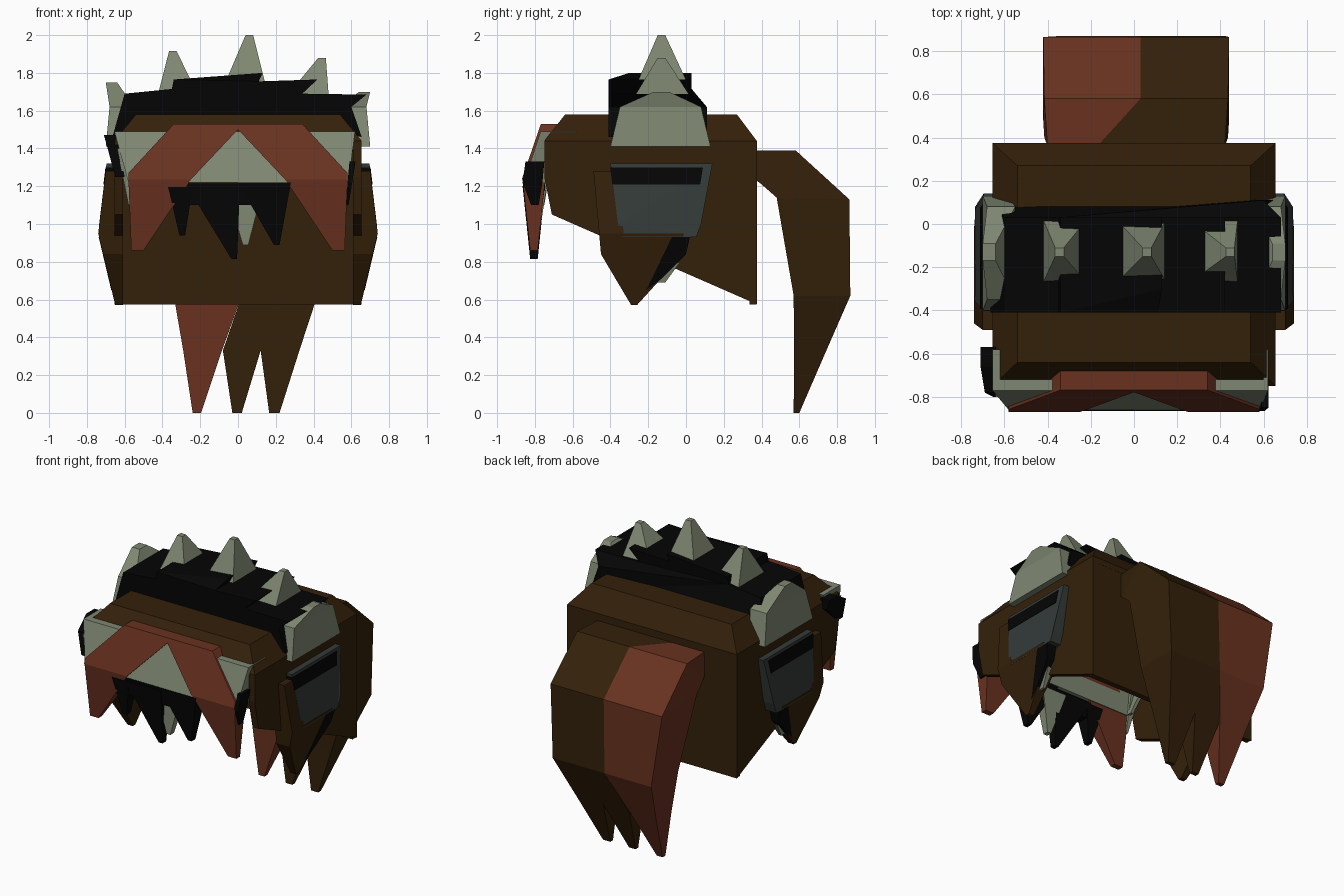
import bpy, bmesh


def mat(name, rgb):
    m = bpy.data.materials.new(name)
    m.diffuse_color = (*rgb, 1)
    return m


BROWN = mat("dark brown", (0.034, 0.0145, 0.003))
RED = mat("red brown", (0.14, 0.031, 0.014))
GRAY = mat("sage gray", (0.212, 0.245, 0.168))
BLACK = mat("black", (0.0015, 0.0015, 0.0015))
SLATE = mat("dark slate", (0.034, 0.044, 0.041))


def loft(name, rings, material, mirror=False):
    """Skin closed rings of equal length, cap both ends."""
    bm = bmesh.new()
    loops = [[bm.verts.new(p) for p in r] for r in rings]
    n = len(loops[0])
    for a, b in zip(loops, loops[1:]):
        for i in range(n):
            j = (i + 1) % n
            bm.faces.new((a[i], a[j], b[j], b[i]))
    caps = [bm.faces.new(loops[0][::-1]), bm.faces.new(loops[-1])]
    bm.normal_update()
    if n > 4:
        bmesh.ops.triangulate(bm, faces=caps, ngon_method='EAR_CLIP')
    bmesh.ops.recalc_face_normals(bm, faces=bm.faces)
    me = bpy.data.meshes.new(name)
    bm.to_mesh(me)
    bm.free()
    me.materials.append(material)
    ob = bpy.data.objects.new(name, me)
    bpy.context.collection.objects.link(ob)
    if mirror:
        ob.modifiers.new("Mirror", 'MIRROR').use_mirror_merge = False
    return ob


def rect(x0, x1, y0, y1, z):
    return [(x0, y0, z), (x1, y0, z), (x1, y1, z), (x0, y1, z)]


# Hair shell, open at the front and below: crown, side walls, back wall
loft("hair_crown", [rect(-0.655, 0.655, -0.75, 0.375, 1.40),
                    rect(-0.655, 0.655, -0.75, 0.375, 1.44),
                    rect(-0.54, 0.54, -0.64, 0.27, 1.58)], BROWN)
wall = [(-0.71, 1.05), (-0.75, 1.25), (-0.75, 1.42), (0.375, 1.42), (0.375, 0.575)]
loft("hair_side_wall", [[(0.61, y, z) for y, z in wall],
                        [(0.655, y, z) for y, z in wall]], BROWN, True)
loft("hair_back_wall", [rect(-0.65, 0.65, 0.335, 0.374, 0.575),
                        rect(-0.65, 0.65, 0.335, 0.374, 1.42)], BROWN)

# Ponytail: three locks that follow the same bent side profile
TAIL = [((0.36, 1.24), (0.36, 1.39)), ((0.40, 1.21), (0.58, 1.39)),
        ((0.48, 1.14), (0.865, 1.13)), ((0.57, 0.62), (0.87, 0.62)),
        ((0.572, 0.33), (0.743, 0.33)), ((0.57, 0.0), (0.60, 0.0))]


def lock(name, spans, material):
    rings = []
    for ((yi, zi), (yo, zo)), (a, b) in zip(TAIL, spans):
        rings.append([(a, yi, zi), (b, yi, zi), (b, yo, zo), (a, yo, zo)])
    loft(name, rings, material)


lock("red_ponytail_lock", [(-0.40, -0.17), (-0.415, 0.03), (-0.42, 0.03),
                           (-0.34, 0.02), (-0.29, -0.085), (-0.24, -0.195)], RED)
lock("middle_ponytail_lock", [(-0.17, 0.15), (0.03, 0.2), (0.03, 0.2),
                              (0.02, 0.2), (-0.08, 0.12), (-0.03, 0.02)], BROWN)
lock("outer_ponytail_lock", [(0.15, 0.42), (0.2, 0.435), (0.2, 0.44),
                             (0.2, 0.42), (0.12, 0.325), (0.165, 0.22)], BROWN)

# Jagged black crown band, narrower at the top
crown = [(-0.665, 1.46), (-0.60, 1.69), (-0.35, 1.715), (-0.34, 1.765), (0.13, 1.80),
         (0.11, 1.755), (0.42, 1.765), (0.34, 1.69), (0.68, 1.685), (0.60, 1.62),
         (0.655, 1.46), (0.5, 1.5), (-0.5, 1.5)]
loft("crown_band", [[(x, -0.30 if z > 1.79 else -0.41, z) for x, z in crown],
                    [(x, 0.03 if z > 1.65 else 0.11, z) for x, z in crown]], BLACK)

# Four-sided crown spikes: base x range, tip x, tip z
for i, (x0, x1, xt, zb, zt) in enumerate([(-0.42, -0.22, -0.345, 1.70, 1.915),
                                          (-0.08, 0.15, 0.06, 1.72, 2.0),
                                          (0.26, 0.48, 0.445, 1.68, 1.88)]):
    loft(f"crown_spike_{i + 1}", [rect(x0, x1, -0.27, 0.02, zb),
                                  rect(xt - 0.02, xt + 0.02, -0.15, -0.11, zt)], GRAY)

# Side spike plates at both ends of the crown band
for name, s, tip in (("right_spike_plate", 1, 1.70), ("left_spike_plate", -1, 1.75)):
    loft(name, [rect(s * 0.58, s * 0.70, -0.40, 0.13, 1.41),
                rect(s * 0.55, s * 0.68, -0.35, 0.08, 1.62),
                rect(s * 0.64, s * 0.70, -0.17, -0.09, tip)], GRAY)


def outer(z):
    """Outline of the cheeks seen from the front."""
    if z > 0.95:
        return 0.74 - 0.04 * (z - 0.95) / 0.33
    return 0.74 - 0.09 * (0.95 - z) / 0.38


def side(name, pts, material, lift=0.0, inner=0.63):
    loft(name, [[(inner, y, z) for y, z in pts],
                [(outer(z) + lift, y, z) for y, z in pts]], material, True)


# Sideburns, ear guards and the tufts below them
side("upper_sideburn", [(-0.49, 1.28), (-0.36, 1.28), (-0.33, 0.95), (-0.46, 0.95)], BROWN)
side("lower_sideburn", [(-0.46, 0.95), (-0.01, 0.95), (-0.06, 0.79), (-0.26, 0.57),
                        (-0.29, 0.57), (-0.45, 0.84)], BROWN, 0, 0.61)
side("ear_guard", [(-0.40, 1.32), (0.14, 1.32), (0.08, 1.0), (0.055, 0.93),
                   (-0.34, 0.93), (-0.36, 1.0)], SLATE, 0.001)
side("ear_slot", [(-0.402, 1.30), (0.09, 1.30), (0.075, 1.21), (-0.39, 1.21)], BLACK, 0.004)
side("ear_tuft", [(-0.075, 0.93), (0.02, 0.93), (0.0, 0.84), (-0.13, 0.71),
                  (-0.21, 0.65)], BLACK, 0.002, 0.66)
side("ear_tuft_tip", [(-0.03, 0.80), (-0.11, 0.69), (-0.15, 0.69), (-0.12, 0.76)],
     GRAY, -0.02, 0.64)

# Brow band: gray body with a notched red arch in front
loft("brow_band", [rect(-0.58, 0.58, -0.86, -0.74, 1.22),
                   rect(-0.65, 0.62, -0.77, -0.72, 1.49)], GRAY)
loft("brow_band_end", [rect(0.56, 0.585, -0.86, -0.72, 1.22),
                       rect(0.60, 0.62, -0.77, -0.58, 1.49)], GRAY)
loft("brow_band_left_end", [rect(-0.58, -0.56, -0.86, -0.70, 1.22),
                            rect(-0.655, -0.62, -0.77, -0.58, 1.49)], GRAY)
loft("brow_lining", [rect(-0.61, 0.61, -0.73, -0.70, 1.38),
                     rect(-0.61, 0.61, -0.73, -0.70, 1.46)], BLACK)
arch = [(-0.34, 1.53), (0.34, 1.53), (0.58, 1.27), (0.58, 1.235), (0.25, 1.235),
        (0.0, 1.50), (-0.25, 1.235), (-0.58, 1.235), (-0.58, 1.27)]
loft("brow_arch", [[(x, -0.87 + (z - 1.235) * 0.345, z) for x, z in arch],
                   [(x, -0.77 + (z - 1.235) * 0.33, z) for x, z in arch]], RED)
loft("brow_side_tuft", [rect(0.59, 0.622, -0.85, -0.75, 1.33),
                        rect(0.58, 0.605, -0.865, -0.76, 1.22),
                        rect(0.57, 0.585, -0.82, -0.78, 1.10)], BLACK)
loft("brow_left_tuft", [rect(-0.71, -0.64, -0.66, -0.57, 1.47),
                        rect(-0.69, -0.63, -0.78, -0.57, 1.40),
                        rect(-0.65, -0.60, -0.80, -0.74, 1.25)], BLACK)
loft("gray_side_tuft", [rect(-0.64, -0.57, -0.80, -0.70, 1.40),
                        rect(-0.58, -0.565, -0.79, -0.75, 1.10)], GRAY)


def fringe(name, x0, x1, t0, t1, z0, z1, material, y0=-0.865, y1=-0.745):
    loft(name, [rect(x0, x1, y0, y1, z0),
                rect(t0, t1, -0.825, -0.785, z1)], material)


# Fringe teeth hanging below the band
fringe("right_red_tooth", 0.25, 0.58, 0.50, 0.565, 1.235, 0.86, RED)
fringe("left_red_tooth", -0.58, -0.25, -0.565, -0.50, 1.235, 0.86, RED)
fringe("fringe_tuft_left", -0.37, -0.24, -0.31, -0.28, 1.195, 0.94, BLACK)
fringe("fringe_tuft_middle", -0.27, 0.01, -0.035, -0.005, 1.20, 0.815, BLACK)
fringe("fringe_tuft_right", 0.0, 0.28, 0.19, 0.22, 1.22, 0.89, BLACK)
fringe("fringe_tuft_gray", -0.06, 0.13, 0.025, 0.055, 1.18, 0.89, GRAY, -0.82, -0.74)
loft("fringe_strip", [rect(-0.37, 0.27, -0.86, -0.76, 1.215),
                      rect(-0.33, 0.24, -0.85, -0.77, 1.10)], BLACK)
